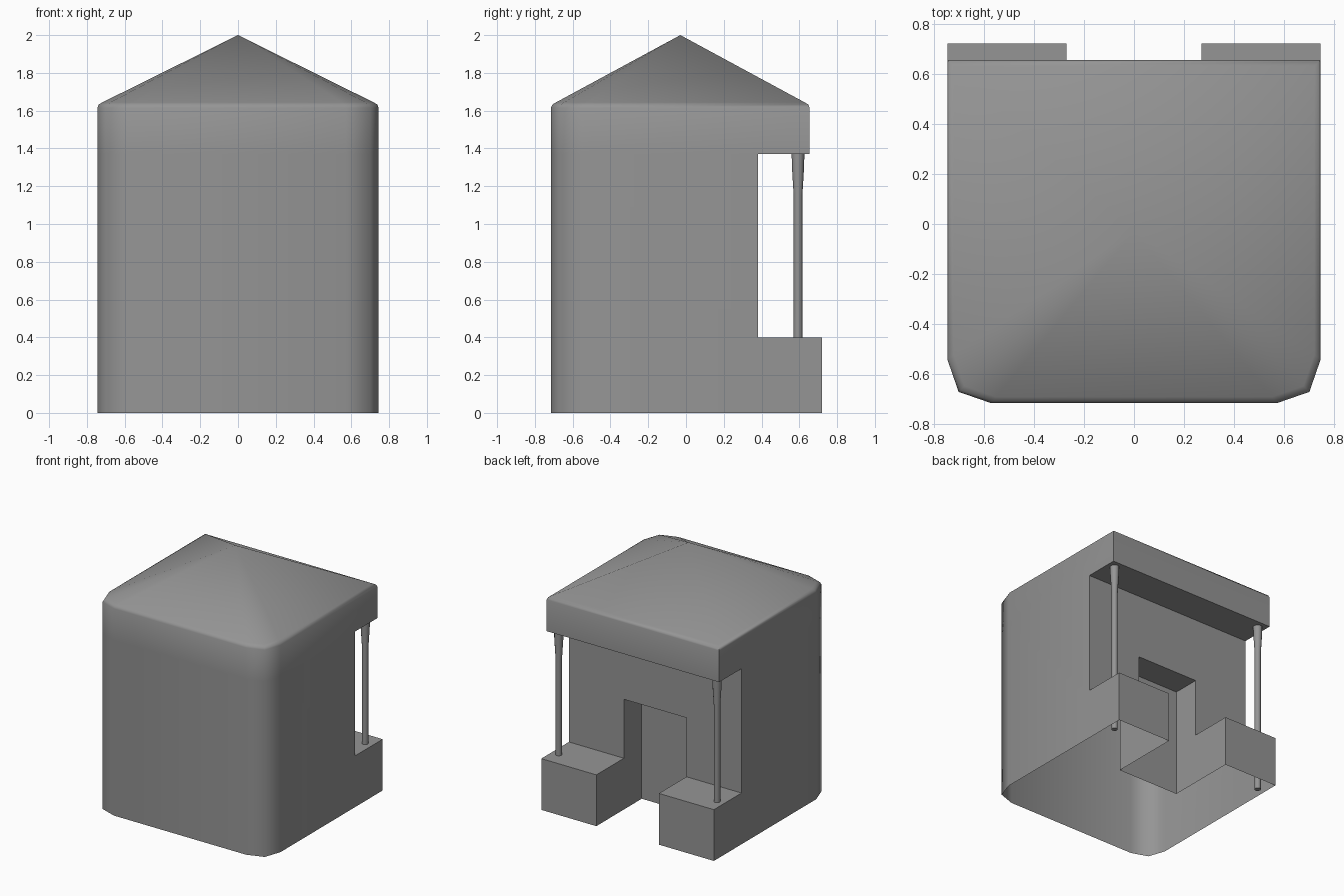
import bpy, bmesh, math

cube = bpy.data.objects.get("Cube")
if cube:
    bpy.data.objects.remove(cube)

grey = bpy.data.materials.new("stone_grey")
grey.use_nodes = True
colour = (0.3, 0.3, 0.3, 1)
grey.diffuse_color = colour
grey.node_tree.nodes["Principled BSDF"].inputs["Base Color"].default_value = colour

HALF, BACK, FRONT = 0.745, 0.655, -0.715
APEX = (0, -0.03, 2)


def add_object(name, bm):
    bmesh.ops.recalc_face_normals(bm, faces=bm.faces)
    mesh = bpy.data.meshes.new(name)
    bm.to_mesh(mesh)
    bm.free()
    obj = bpy.data.objects.new(name, mesh)
    bpy.context.collection.objects.link(obj)
    mesh.materials.append(grey)
    return obj


def box(name, low, high):
    bm = bmesh.new()
    bmesh.ops.create_cube(bm, size=1)
    for v in bm.verts:
        v.co = [a + (c + 0.5) * (b - a) for a, b, c in zip(low, high, v.co)]
    return add_object(name, bm)


def loft(bm, rings):
    for a, b in zip(rings, rings[1:]):
        for i in range(len(a)):
            j = (i + 1) % len(a)
            bm.faces.new((a[i], a[j], b[j], b[i]))


def combine(target, other, operation):
    mod = target.modifiers.new(operation.lower(), "BOOLEAN")
    mod.operation, mod.solver, mod.object = operation, "EXACT", other
    bpy.context.view_layer.objects.active = target
    bpy.ops.object.modifier_apply(modifier=mod.name)
    bpy.data.objects.remove(other)


def smooth(obj, angle):
    bpy.ops.object.select_all(action="DESELECT")
    obj.select_set(True)
    bpy.context.view_layer.objects.active = obj
    bpy.ops.object.shade_smooth_by_angle(angle=math.radians(angle))


# Hut shell: rounded front corners, softened eaves, pyramid roof
half_plan = [(0.57, FRONT), (0.70, -0.67), (HALF, -0.54), (HALF, BACK)]
plan = half_plan + [(-x, y) for x, y in reversed(half_plan)]
mid_y = (FRONT + BACK) / 2
bm = bmesh.new()
rings = []
for z, inset in ((0, 0), (1.37, 0), (1.615, 0), (1.633, 0.008), (1.643, 0.025)):
    sx, sy = 1 - inset / HALF, 1 - 2 * inset / (BACK - FRONT)
    rings.append([bm.verts.new((x * sx, mid_y + (y - mid_y) * sy, z)) for x, y in plan])
loft(bm, rings)
bm.faces.new(rings[0])
apex = bm.verts.new(APEX)
for a, b in zip(rings[-1], rings[-1][1:] + rings[-1][:1]):
    bm.faces.new((a, b, apex))
hut = add_object("hut_shell", bm)

# Porch opening and doorway recess
combine(hut, box("porch_cutter", (-1, 0.38, -0.1), (1, 1, 1.37)), "DIFFERENCE")
for side in (-1, 1):
    xs = sorted((side * 0.27, side * HALF))
    combine(hut, box("porch_block", (xs[0], 0.3, 0), (xs[1], 0.72, 0.4)), "UNION")
combine(hut, box("door_cutter", (-0.27, 0.16, -0.1), (0.27, 1, 0.86)), "DIFFERENCE")

# Open underside
bm = bmesh.new()
bm.from_mesh(hut.data)
bm.normal_update()
floor = [f for f in bm.faces if f.normal.z < -0.9 and f.calc_center_median().z < 0.01]
bmesh.ops.delete(bm, geom=floor, context="FACES")
bm.to_mesh(hut.data)
bm.free()
smooth(hut, 58)

# Porch columns with flared tops
for side, label in ((1, "left"), (-1, "right")):
    bm = bmesh.new()
    rings = []
    for z, r in ((0, 0.023), (1.15, 0.023), (1.3, 0.032), (1.38, 0.034)):
        rings.append([bm.verts.new((side * 0.683 + r * math.cos(math.tau * i / 12),
                                    0.593 + r * math.sin(math.tau * i / 12), z))
                      for i in range(12)])
    loft(bm, rings)
    bm.faces.new(rings[0])
    bm.faces.new(rings[-1])
    smooth(add_object(label + "_porch_column", bm), 40)
